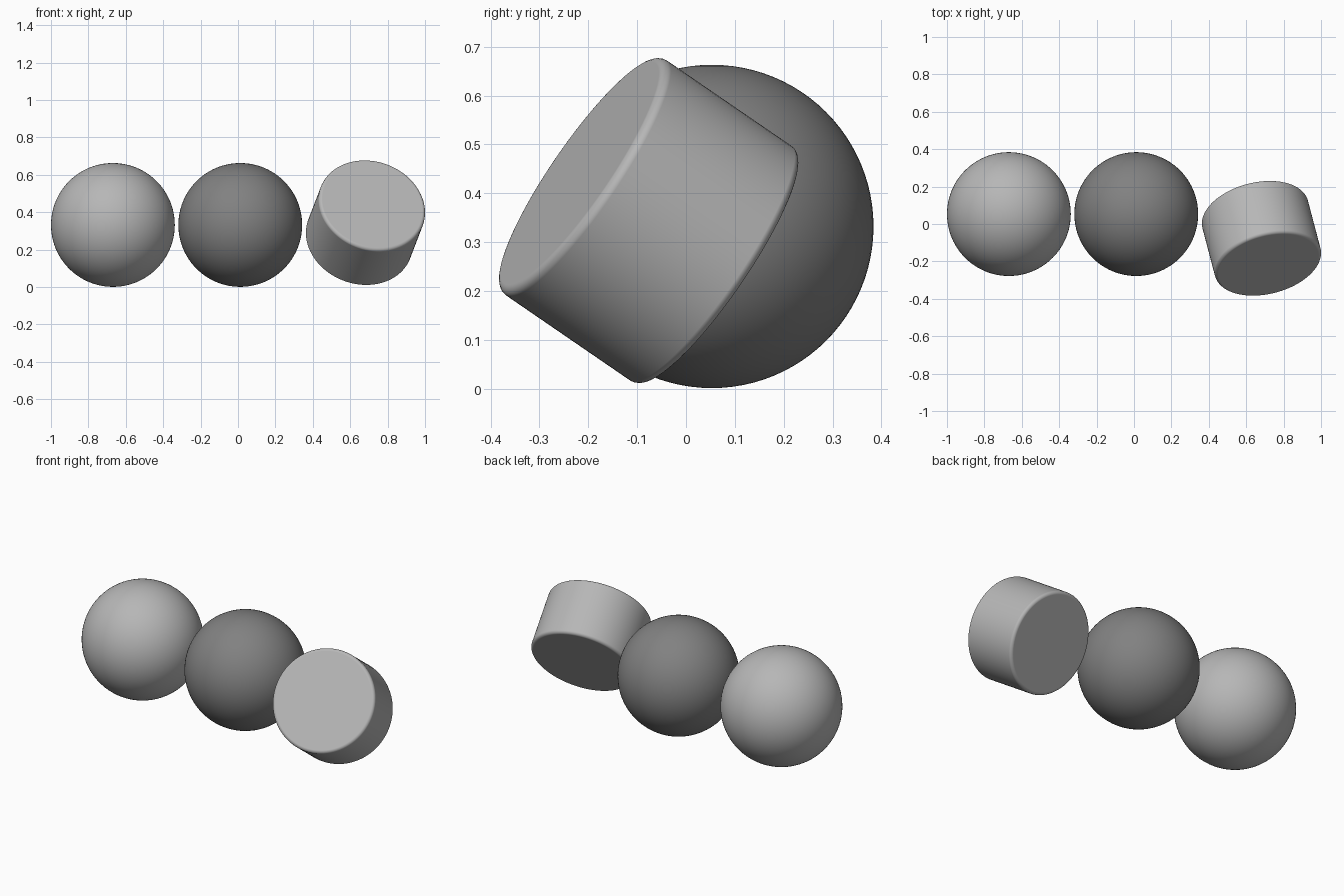
import bpy
import math
from mathutils import Vector

if "Cube" in bpy.data.objects:
    bpy.data.objects.remove(bpy.data.objects["Cube"])


def material(name, grey):
    m = bpy.data.materials.new(name)
    m.diffuse_color = (grey, grey, grey, 1)
    m.use_nodes = True
    m.node_tree.nodes["Principled BSDF"].inputs["Base Color"].default_value = m.diffuse_color
    return m


light_grey = material("light grey", 0.47)
dark_grey = material("dark grey", 0.22)


def ball(name, x, mat):
    bpy.ops.mesh.primitive_uv_sphere_add(
        segments=96, ring_count=48, radius=0.331, location=(x, 0.053, 0.332))
    ob = bpy.context.object
    ob.name = name
    ob.data.materials.append(mat)
    bpy.ops.object.shade_smooth()


# two balls side by side
ball("left_ball", -0.669, light_grey)
ball("middle_ball", 0.012, dark_grey)

# tilted drum with softly rounded rims
axis = Vector((0.212, -0.805, 0.552))
bpy.ops.mesh.primitive_cylinder_add(
    vertices=96, radius=0.2915, depth=0.35, location=(0.6815, -0.0765, 0.344),
    rotation=axis.to_track_quat('Z', 'Y').to_euler())
drum = bpy.context.object
drum.name = "tilted_drum"
drum.data.materials.append(light_grey)
bpy.ops.object.shade_smooth_by_angle(angle=math.radians(30))
bevel = drum.modifiers.new("rounded rims", 'BEVEL')
bevel.width = 0.018
bevel.segments = 5
bevel.limit_method = 'ANGLE'
bevel.angle_limit = math.radians(40)
bevel.harden_normals = True
